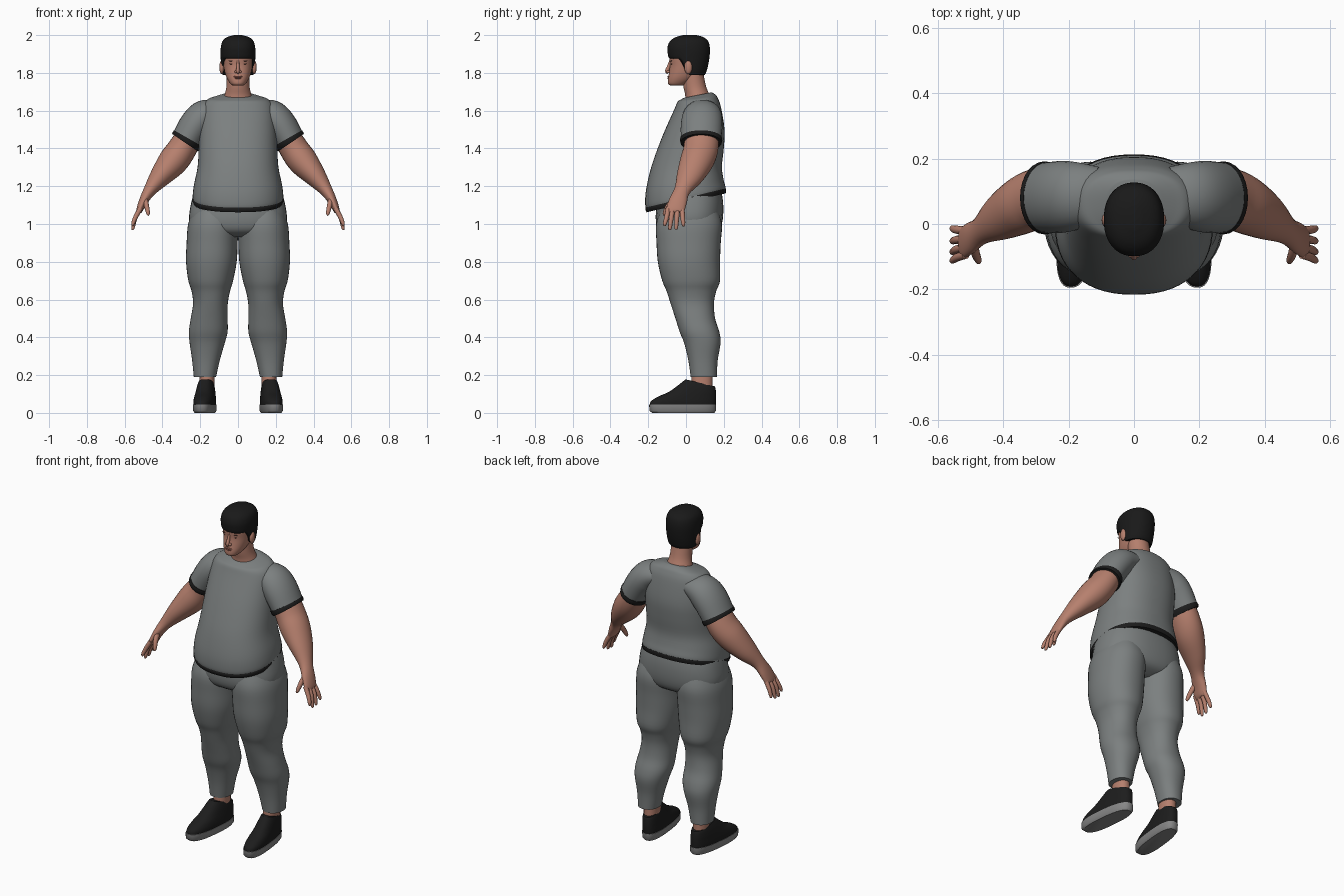
import bpy, bmesh, math
from mathutils import Vector


def material(name, rgb):
    m = bpy.data.materials.new(name)
    m.diffuse_color = (*rgb, 1)
    return m


GREY = material("grey_cloth", (0.20, 0.215, 0.215))
BLACK = material("black_trim", (0.012, 0.012, 0.012))
HAIR = material("dark_hair", (0.010, 0.010, 0.010))
SKIN = material("skin", (0.47, 0.215, 0.155))
LIP = material("lip", (0.33, 0.12, 0.09))
BROW = material("brow_brown", (0.10, 0.045, 0.035))
SOLE = material("sole_grey", (0.24, 0.24, 0.24))


def smooth_rows(rows, k):
    """Catmull-Rom interpolation of station tuples."""
    out = []
    for i in range(len(rows) - 1):
        a, b = rows[max(i - 1, 0)], rows[i]
        c, d = rows[i + 1], rows[min(i + 2, len(rows) - 1)]
        for s in range(k):
            t = s / k
            out.append(tuple(0.5 * (2 * q + (r - p) * t + (2 * p - 5 * q + 4 * r - w) * t * t
                                    + (3 * q - p - 3 * r + w) * t ** 3)
                             for p, q, r, w in zip(a, b, c, d)))
    return out + [rows[-1]]


def skin_rings(name, rings, mat, mirror=False):
    """Joins closed rings of points into a capped, smooth shaded solid."""
    bm = bmesh.new()
    vs = [[bm.verts.new(p) for p in r] for r in rings]
    n = len(vs[0])
    for a, b in zip(vs, vs[1:]):
        for i in range(n):
            j = (i + 1) % n
            bm.faces.new((a[i], a[j], b[j], b[i]))
    bm.faces.new(vs[0])
    bm.faces.new(vs[-1])
    bmesh.ops.recalc_face_normals(bm, faces=bm.faces)
    me = bpy.data.meshes.new(name)
    bm.to_mesh(me)
    bm.free()
    me.materials.append(mat)
    ob = bpy.data.objects.new(name, me)
    bpy.context.collection.objects.link(ob)
    if mirror:
        mod = ob.modifiers.new("mirror", "MIRROR")
        mod.use_mirror_merge = False
    bpy.ops.object.select_all(action='DESELECT')
    ob.select_set(True)
    bpy.context.view_layer.objects.active = ob
    bpy.ops.object.shade_smooth_by_angle(angle=math.radians(50))
    return ob


def oval(t, e):
    c, s = math.cos(t), math.sin(t)
    return math.copysign(abs(c) ** (2 / e), c), math.copysign(abs(s) ** (2 / e), s)


def stack(name, rows, mat, mirror=False, k=4, e=2.2, n=40, shear=0, drop=False):
    """Level rings: (z, x_min, x_max, y_front, y_back, tilt)."""
    rings = []
    for z, x0, x1, y0, y1, tilt in smooth_rows(rows, k):
        ring = []
        for i in range(n):
            u, v = oval(math.tau * i / n, e)
            x, y = (x0 + x1) / 2 + u * (x1 - x0) / 2, (y0 + y1) / 2 + v * (y1 - y0) / 2
            if drop:  # step the edge down behind the ears
                f = min(max((y + 0.035) / 0.06, 0), 1)
                dz = -tilt * f * f * (3 - 2 * f)
            else:
                dz = tilt * y
            ring.append((x + shear * y, y, z + dz))
        rings.append(ring)
    return skin_rings(name, rings, mat, mirror)


def centred(name, rows, mat, **kw):
    """Stack symmetric about x = 0: (z, half_width, y_front, y_back, tilt)."""
    return stack(name, [(r[0], -r[1], *r[1:]) for r in rows], mat, **kw)


def tube(name, rows, mat, k=4, n=28, mirror=True):
    """Limb along a path: (x, y, z, radius_across, radius_along_y)."""
    st = smooth_rows(rows, k)
    pts = [Vector(s[:3]) for s in st]
    rings = []
    for i, s in enumerate(st):
        t = (pts[min(i + 1, len(pts) - 1)] - pts[max(i - 1, 0)]).normalized()
        side = Vector((0, 1, 0))
        side = (side - t * side.dot(t)).normalized()
        up = t.cross(side)
        rings.append([pts[i] + up * s[3] * math.cos(a) + side * s[4] * math.sin(a)
                      for a in (math.tau * j / n for j in range(n))])
    return skin_rings(name, rings, mat, mirror)


def ball(name, loc, size, mat, mirror=False):
    rings = []
    for j in range(1, 12):
        p = math.pi * j / 12
        rings.append([(loc[0] + size[0] * math.sin(p) * math.cos(a),
                       loc[1] + size[1] * math.sin(p) * math.sin(a),
                       loc[2] + size[2] * math.cos(p))
                      for a in (math.tau * i / 16 for i in range(16))])
    return skin_rings(name, rings, mat, mirror)


# Shirt body and dark hem
centred("shirt", [
    (1.670, 0.082, -0.012, 0.135, 0.20), (1.662, 0.125, -0.030, 0.155, 0.15),
    (1.650, 0.165, -0.045, 0.168, 0.10), (1.610, 0.190, -0.062, 0.185, 0.05),
    (1.500, 0.203, -0.110, 0.204, 0), (1.400, 0.208, -0.150, 0.200, 0),
    (1.300, 0.214, -0.186, 0.190, 0.03), (1.210, 0.233, -0.212, 0.198, 0.15),
    (1.150, 0.240, -0.216, 0.209, 0.22), (1.125, 0.236, -0.208, 0.208, 0.24)],
    GREY, e=2.3, n=56)
centred("shirt_hem", [
    (1.138, 0.240, -0.213, 0.211, 0.24), (1.128, 0.242, -0.215, 0.213, 0.24),
    (1.112, 0.238, -0.208, 0.210, 0.24)], BLACK, e=2.3, n=56, k=2)

# Sleeves and dark cuffs
tube("sleeves", [
    (0.10, 0.095, 1.600, 0.055, 0.080), (0.17, 0.088, 1.577, 0.083, 0.102),
    (0.222, 0.083, 1.528, 0.086, 0.110), (0.277, 0.080, 1.438, 0.080, 0.107)], GREY)
tube("sleeve_cuffs", [
    (0.266, 0.080, 1.455, 0.083, 0.110), (0.273, 0.080, 1.443, 0.085, 0.112),
    (0.281, 0.080, 1.431, 0.082, 0.109)], BLACK, k=2)

# Arms, palms, fingers and thumbs
tube("arms", [
    (0.25, 0.085, 1.480, 0.070, 0.090), (0.298, 0.078, 1.395, 0.077, 0.092),
    (0.347, 0.055, 1.328, 0.078, 0.088), (0.412, 0.018, 1.250, 0.057, 0.070),
    (0.467, -0.020, 1.178, 0.034, 0.043), (0.500, -0.042, 1.122, 0.024, 0.048),
    (0.522, -0.057, 1.073, 0.017, 0.048), (0.528, -0.058, 1.060, 0.010, 0.040)], SKIN)
for i, (yb, yt, zt) in enumerate([(-0.094, -0.112, 0.990), (-0.070, -0.085, 0.968),
                                  (-0.045, -0.052, 0.970), (-0.021, -0.014, 0.988)]):
    tube(f"fingers_{i + 1}", [
        (0.515, yb, 1.085, 0.013, 0.013), (0.543, (yb + yt) / 2, 1.035, 0.012, 0.0125),
        (0.556, yt, zt + 0.012, 0.009, 0.010), (0.558, yt, zt, 0.004, 0.005)],
        SKIN, k=3, n=12)
tube("thumbs", [
    (0.492, -0.060, 1.135, 0.014, 0.018), (0.484, -0.093, 1.095, 0.013, 0.015),
    (0.476, -0.112, 1.058, 0.010, 0.011), (0.475, -0.117, 1.045, 0.004, 0.005)],
    SKIN, k=3, n=12)

# Trousers: hips and legs
centred("trouser_hips", [
    (1.22, 0.215, -0.150, 0.175, 0), (1.12, 0.246, -0.155, 0.196, 0),
    (1.02, 0.258, -0.160, 0.194, 0), (0.96, 0.220, -0.140, 0.170, 0),
    (0.93, 0.100, -0.080, 0.110, 0)], GREY, e=2.4)
stack("trouser_legs", [
    (1.08, 0.030, 0.235, -0.130, 0.165, 0), (1.00, 0.000, 0.264, -0.158, 0.190, 0),
    (0.90, 0.002, 0.272, -0.156, 0.184, 0), (0.80, 0.007, 0.275, -0.149, 0.180, 0),
    (0.70, 0.026, 0.263, -0.126, 0.180, 0), (0.645, 0.042, 0.246, -0.103, 0.160, 0),
    (0.58, 0.054, 0.238, -0.082, 0.148, 0), (0.50, 0.055, 0.250, -0.056, 0.154, 0),
    (0.43, 0.055, 0.260, -0.034, 0.176, 0), (0.37, 0.070, 0.256, -0.010, 0.183, 0),
    (0.28, 0.096, 0.243, 0.012, 0.168, 0), (0.19, 0.116, 0.234, 0.025, 0.163, 0)],
    GREY, mirror=True)

# Ankles and shoes
stack("ankles", [(0.10, 0.125, 0.205, 0.03, 0.14, 0), (0.23, 0.125, 0.205, 0.03, 0.14, 0)],
      SKIN, mirror=True, k=1, n=24)
stack("shoe_soles", [
    (0.000, 0.125, 0.223, -0.180, 0.150, 0), (0.012, 0.117, 0.231, -0.194, 0.159, 0),
    (0.044, 0.117, 0.231, -0.195, 0.160, 0)], SOLE, mirror=True, k=1, e=2.6, shear=-0.10)
stack("shoe_uppers", [
    (0.040, 0.119, 0.229, -0.192, 0.157, 0), (0.062, 0.119, 0.230, -0.185, 0.159, 0),
    (0.085, 0.122, 0.228, -0.150, 0.160, 0), (0.110, 0.126, 0.225, -0.090, 0.159, -0.02),
    (0.145, 0.131, 0.220, -0.038, 0.156, -0.10), (0.177, 0.136, 0.214, -0.002, 0.152, -0.24)],
    BLACK, mirror=True, e=2.5, shear=-0.10)

# Neck and head
centred("neck", [
    (1.63, 0.088, -0.006, 0.140, 0), (1.68, 0.072, -0.004, 0.126, 0),
    (1.73, 0.061, -0.014, 0.106, 0), (1.81, 0.060, -0.020, 0.090, 0)], SKIN, e=2)
centred("head", [
    (1.732, 0.026, -0.080, -0.020, 0), (1.742, 0.040, -0.094, 0.005, 0),
    (1.768, 0.057, -0.095, 0.045, 0), (1.800, 0.069, -0.090, 0.076, 0),
    (1.840, 0.077, -0.085, 0.100, 0), (1.880, 0.081, -0.088, 0.110, 0),
    (1.930, 0.080, -0.086, 0.113, 0), (1.970, 0.060, -0.060, 0.090, 0),
    (1.985, 0.030, -0.030, 0.060, 0)], SKIN, e=2.2)

# Hair cap, lower at the back than at the forehead
centred("hair", [
    (1.876, 0.082, -0.087, 0.098, 0.088), (1.884, 0.087, -0.093, 0.108, 0.078),
    (1.905, 0.091, -0.097, 0.121, 0.045), (1.935, 0.092, -0.098, 0.127, 0.012),
    (1.966, 0.083, -0.086, 0.118, 0), (1.988, 0.060, -0.057, 0.094, 0),
    (2.000, 0.022, -0.015, 0.056, 0)], HAIR, e=2.2, n=48, drop=True)

# Face details
tube("nose_bridge", [(0, -0.080, 1.866, 0.006, 0.008), (0, -0.091, 1.835, 0.008, 0.009),
                     (0, -0.100, 1.810, 0.010, 0.011), (0, -0.094, 1.800, 0.006, 0.008)],
     SKIN, mirror=False, n=14)
ball("nostrils", (0.010, -0.092, 1.806), (0.009, 0.011, 0.008), SKIN, True)
ball("upper_lip", (0, -0.090, 1.780), (0.024, 0.008, 0.005), LIP)
ball("lower_lip", (0, -0.091, 1.772), (0.019, 0.008, 0.005), LIP)
ball("eyes", (0.032, -0.075, 1.848), (0.012, 0.005, 0.0035), BROW, True)
ball("eyebrows", (0.033, -0.078, 1.864), (0.018, 0.005, 0.003), BROW, True)
ball("ears", (0.086, 0.012, 1.830), (0.013, 0.021, 0.036), SKIN, True)
